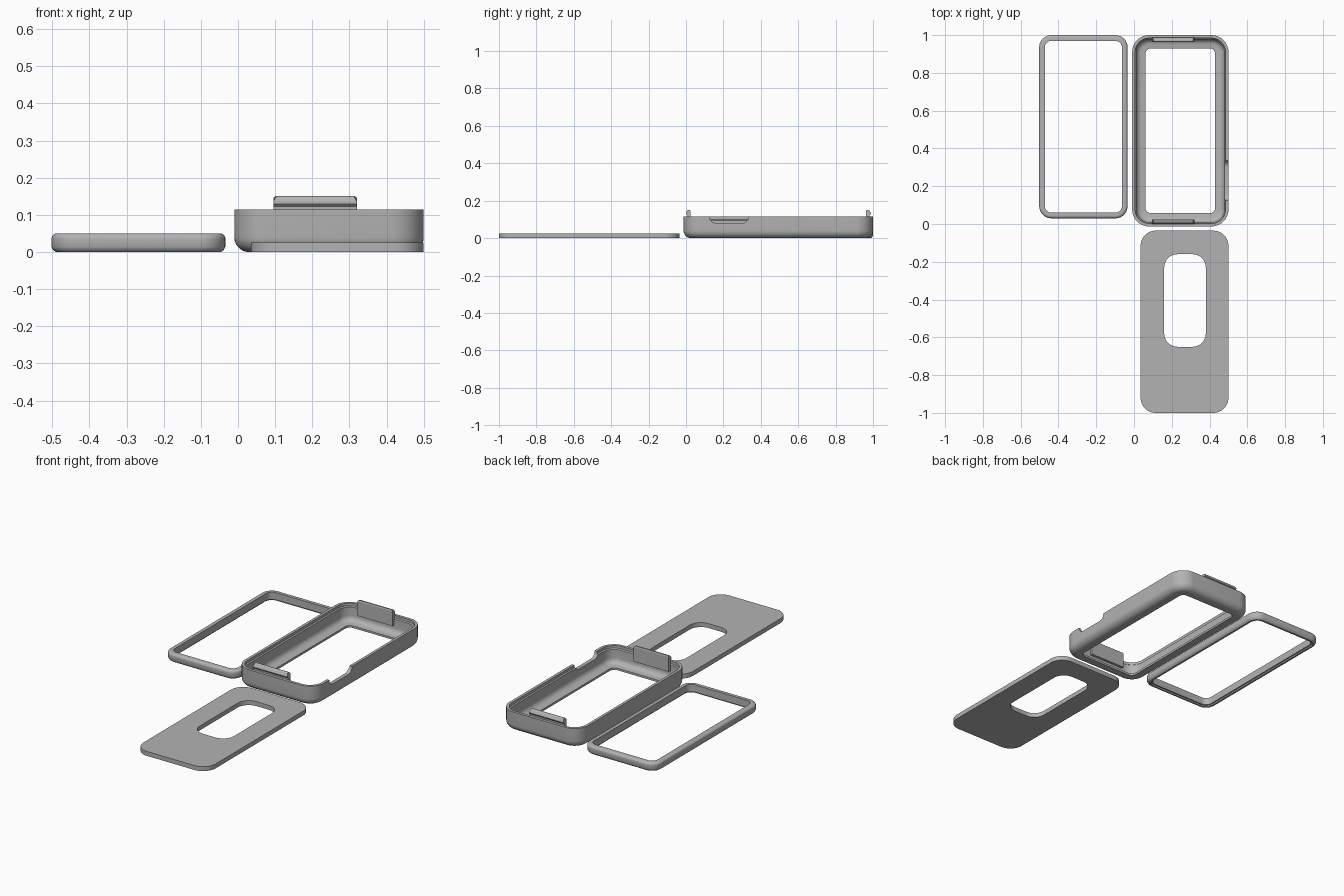
import bpy, bmesh, math

if "Cube" in bpy.data.objects:
    bpy.data.objects.remove(bpy.data.objects["Cube"])

grey = bpy.data.materials.new("plain grey")
grey.diffuse_color = (0.45, 0.45, 0.45, 1)
grey.use_nodes = True
grey.node_tree.nodes["Principled BSDF"].inputs["Base Color"].default_value = grey.diffuse_color


def rounded_rect(x0, x1, y0, y1, r, seg=10):
    """Counter-clockwise outline of a rectangle with round corners."""
    pts = []
    for k, (cx, cy) in enumerate([(x1 - r, y1 - r), (x0 + r, y1 - r),
                                  (x0 + r, y0 + r), (x1 - r, y0 + r)]):
        for i in range(seg + 1):
            a = math.pi / 2 * (k + i / seg)
            pts.append((cx + r * math.cos(a), cy + r * math.sin(a)))
    return pts


def finish(name, bm, smooth=True):
    bmesh.ops.recalc_face_normals(bm, faces=bm.faces)
    me = bpy.data.meshes.new(name)
    bm.to_mesh(me)
    bm.free()
    me.materials.append(grey)
    ob = bpy.data.objects.new(name, me)
    bpy.context.collection.objects.link(ob)
    if smooth:
        smooth_object(ob)
    return ob


def smooth_object(ob):
    bpy.ops.object.select_all(action='DESELECT')
    ob.select_set(True)
    bpy.context.view_layer.objects.active = ob
    bpy.ops.object.shade_smooth_by_angle(angle=math.radians(30))


def frame(name, loops, smooth=True):
    """Closed tube through outlines, each (outline points, height)."""
    bm = bmesh.new()
    rings = [[bm.verts.new((x, y, z)) for x, y in pts] for pts, z in loops]
    n = len(rings[0])
    for a, b in zip(rings, rings[1:] + rings[:1]):
        for i in range(n):
            j = (i + 1) % n
            bm.faces.new((a[i], a[j], b[j], b[i]))
    return finish(name, bm, smooth)


def inset_loops(x0, x1, y0, y1, r, r_min, profile):
    return [(rounded_rect(x0 + d, x1 - d, y0 + d, y1 - d, max(r - d, r_min)), z)
            for d, z in profile]


def arc(cx, cz, rx, rz, a0, a1, n=7):
    return [(cx + rx * math.cos(math.radians(a0 + (a1 - a0) * i / n)),
             cz + rz * math.sin(math.radians(a0 + (a1 - a0) * i / n))) for i in range(n + 1)]


def prism(name, pts, axis, lo, hi, smooth=True):
    """Extrude a (horizontal, z) outline along x or y."""
    bm = bmesh.new()
    def put(h, z, t):
        return bm.verts.new((t, h, z) if axis == 'x' else (h, t, z))
    a = [put(h, z, lo) for h, z in pts]
    b = [put(h, z, hi) for h, z in pts]
    bm.faces.new(a)
    bm.faces.new(b)
    for i in range(len(pts)):
        j = (i + 1) % len(pts)
        bm.faces.new((a[i], a[j], b[j], b[i]))
    return finish(name, bm, smooth)


# Case shell: round lower edge, sloping inside floor and a stepped rim
wall = ([(0, 0.115)] + arc(0.04, 0.04, 0.04, 0.04, 180, 270)
        + [(0.07, 0), (0.07, 0.012)] + arc(0.052, 0.045, 0.03, 0.03, 270, 180)
        + [(0.022, 0.095), (0.016, 0.1), (0.016, 0.115)])
case = frame("case_shell", inset_loops(-0.01, 0.5, -0.013, 1.0, 0.09, 0.03, wall), False)

# Rounded notch in the right wall
notch = ([(0.335, 0.2)] + arc(0.3, 0.115, 0.035, 0.035, 0, -90)
         + arc(0.16, 0.115, 0.035, 0.035, -90, -180) + [(0.125, 0.2)])
cutter = prism("notch_cutter", notch, 'x', 0.462, 0.6, False)
cutter.hide_render = True
mod = case.modifiers.new("notch", 'BOOLEAN')
mod.object = cutter
mod.operation = 'DIFFERENCE'
mod.solver = 'EXACT'
bpy.context.view_layer.objects.active = case
bpy.ops.object.modifier_apply(modifier=mod.name)
bpy.data.objects.remove(cutter)
smooth_object(case)

# Snap clips at both ends, hooked outwards above the rim
hook = [(0.02, 0.06), (0.02, 0.122), (0.012, 0.13), (0.012, 0.136),
        (0.02, 0.148), (0.025, 0.151), (0.034, 0.151), (0.037, 0.146), (0.037, 0.06)]
for name, edge, s in (("front_clip", -0.013, 1), ("back_clip", 1.0, -1)):
    clip = prism(name, [(edge + s * d, z) for d, z in hook], 'x', 0.095, 0.32, False)
    # Taper the tip's ends
    for v in clip.data.vertices:
        if v.co.z > 0.147:
            v.co.x += 0.007 if v.co.x < 0.2 else -0.007

# Bezel ring with softened outer edges and a shallow groove below
bezel = ([(0.012, 0), (0.004, 0.006), (0, 0.014), (0, 0.034)]
         + arc(0.014, 0.036, 0.014, 0.014, 170, 90, 5)
         + [(0.03, 0.05), (0.03, 0.008), (0.022, 0.008), (0.022, 0)])
frame("bezel_ring", inset_loops(-0.502, -0.034, 0.03, 1.0, 0.065, 0.03, bezel))

# Flat back plate with a rounded window
outer = rounded_rect(0.035, 0.5, -1.0, -0.035, 0.08)
hole = rounded_rect(0.16, 0.38, -0.65, -0.16, 0.07)
frame("back_plate", [(outer, 0), (outer, 0.026), (hole, 0.026), (hole, 0)])
